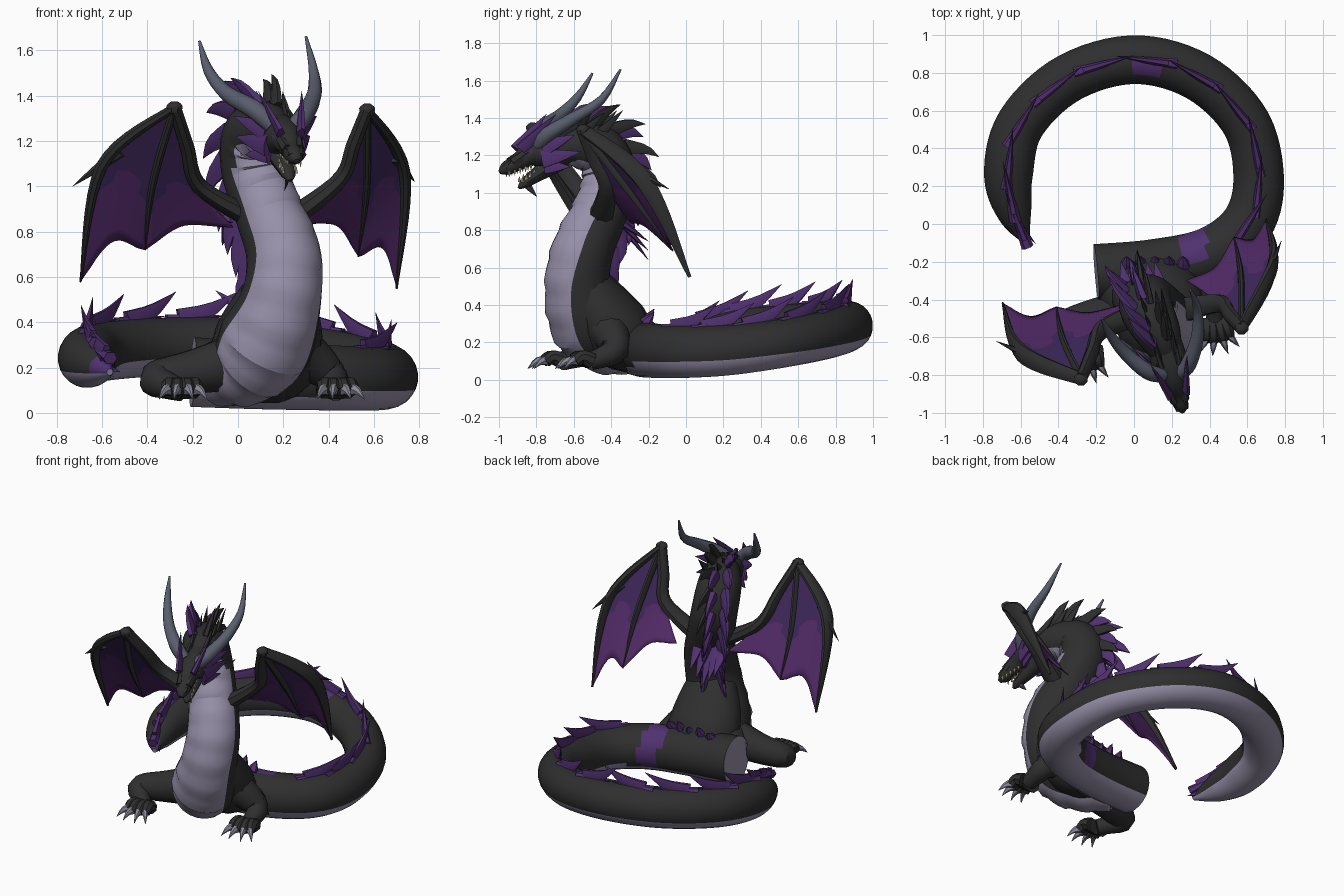
import bpy, bmesh, math
from mathutils import Vector as V

cube = bpy.data.objects.get("Cube")
if cube:
    bpy.data.objects.remove(cube)

# Materials
def material(name, r, g, b):
    m = bpy.data.materials.new(name)
    m.use_nodes = True
    m.diffuse_color = (r, g, b, 1)
    bsdf = m.node_tree.nodes["Principled BSDF"]
    bsdf.inputs["Base Color"].default_value = (r, g, b, 1)
    bsdf.inputs["Roughness"].default_value = 0.8
    return m

DARK = material("charcoal hide", .028, .028, .028)
PALE = material("pale lilac belly", .31, .28, .4)
PURPLE = material("purple spines", .08, .03, .16)
VIOLET = material("dark violet membrane", .045, .02, .1)
PLUM = material("plum membrane", .08, .022, .13)
HORN = material("slate horn", .1, .11, .15)
CLAW = material("grey claw", .26, .26, .33)
TOOTH = material("ivory teeth", .7, .62, .4)

def catmull(ctrl, n):
    """Smooth samples through control rows of any width."""
    out, last = [], len(ctrl) - 1
    for k in range(n + 1):
        s = min(k / n * last, last - 1e-6)
        i, t = int(s), s - int(s)
        rows = [ctrl[max(0, min(last, i + d))] for d in (-1, 0, 1, 2)]
        out.append([.5 * (2*b + (c-a)*t + (2*a-5*b+4*c-d)*t*t + (3*b-a-3*c+d)*t**3)
                    for a, b, c, d in zip(*rows)])
    return out

class Part:
    """Collects lofted pieces into one named object."""
    def __init__(self, name, *mats):
        self.name, self.mats, self.bm = name, mats, bmesh.new()

    def tube(self, ctrl, n=12, sides=10, down=(0, 0, -1), flat=1, rule=None, ridge=0):
        pts = catmull(ctrl, n)
        rings = []
        for i, p in enumerate(pts):
            c, r = V(p[:3]), max(p[3], .001)
            t = (V(pts[min(i+1, n)][:3]) - V(pts[max(i-1, 0)][:3])).normalized()
            b = V(p[4:7]) if len(p) > 4 else V(down)
            b = (b - t * b.dot(t)).normalized()
            s = t.cross(b)
            ring = []
            for k in range(sides):
                a = 2 * math.pi * (k + .5) / sides
                q = r * (1 + (ridge * ((i % 4) / 3 - .5) if math.cos(a) > .4 else 0))
                ring.append(self.bm.verts.new(c + b*q*math.cos(a) + s*q*flat*math.sin(a)))
            rings.append(ring)
        for i in range(n):
            for k in range(sides):
                j = (k + 1) % sides
                f = self.bm.faces.new((rings[i][k], rings[i][j], rings[i+1][j], rings[i+1][k]))
                if rule:
                    f.material_index = rule(math.cos(2*math.pi*(k+1)/sides), f.calc_center_median())
        for end in (rings[0], rings[-1]):
            f = self.bm.faces.new(end)
            f.material_index = 1 if rule else 0
        return pts

    def spike(self, base, tip, width, along, flat=.35, bend=(0, 0, 0)):
        base, tip = V(base), V(tip)
        mid = (base + tip) / 2 + V(bend)
        self.tube([(*base, width), (*mid, width * .62), (*tip, .001)], 5, 6, along, flat)

    def done(self, angle=40, solid=0):
        bmesh.ops.recalc_face_normals(self.bm, faces=self.bm.faces)
        me = bpy.data.meshes.new(self.name)
        self.bm.to_mesh(me)
        self.bm.free()
        ob = bpy.data.objects.new(self.name, me)
        bpy.context.collection.objects.link(ob)
        for m in self.mats:
            me.materials.append(m)
        bpy.ops.object.select_all(action='DESELECT')
        ob.select_set(True)
        bpy.context.view_layer.objects.active = ob
        bpy.ops.object.shade_smooth_by_angle(angle=math.radians(angle))
        if solid:
            mod = ob.modifiers.new("thickness", 'SOLIDIFY')
            mod.thickness, mod.offset = solid, 0

# Torso and neck: position, radius, belly direction
torso = Part("torso_and_neck", DARK, PALE)
neck = torso.tube([
    (.18, -.70, 1.22, .08, .1, -.3, -1), (.13, -.58, 1.25, .12, .15, -.5, -1),
    (.07, -.46, 1.22, .14, .3, -.9, -.5), (.07, -.41, 1.08, .145, .42, -.9, 0),
    (.13, -.46, .9, .15, .42, -.9, .15), (.2, -.55, .7, .165, .38, -.95, .1),
    (.19, -.58, .5, .178, .2, -1, 0), (.12, -.52, .31, .21, 0, -1, -.3),
    (.03, -.43, .21, .18, -.1, -.8, -.8), (-.1, -.31, .17, .14, 0, -.2, -1)],
    60, 24, rule=lambda c, p: int(c > (.68 if p.z > 1.08 else .5)), ridge=.06)
torso.done(25)

# Flank joining the torso to the coil behind it
flank = Part("torso_flank", DARK)
flank.tube([(.18, -.54, .52, .13), (.15, -.46, .38, .175), (.12, -.36, .25, .19),
            (.1, -.25, .17, .15)], 14, 16, (0, -1, 0), 1.3)
flank.done()

# Coiled tail body with purple patches and tip
def coil_rule(c, p):
    if c > (.52 if p.x < .45 and p.y < .05 and p.x > -.3 else .4):
        return 1
    patch = (.25 < p.x < .38 and -.22 < p.y < 0) or (0 < p.x < .16 and .78 < p.y < .87 and c < -.6)
    return 2 if patch or (p.x < -.5 and p.y < -.05) else 0

tail = Part("coiled_tail", DARK, PALE, PURPLE)
coil = tail.tube([
    (-.2, -.26, .18, .155), (.1, -.23, .165, .15), (.4, -.16, .155, .145), (.6, 0, .15, .14),
    (.66, .24, .16, .135), (.59, .54, .2, .13), (.34, .78, .25, .13), (0, .87, .29, .13),
    (-.35, .77, .29, .13), (-.6, .53, .27, .13), (-.665, .26, .24, .13),
    (-.63, .05, .21, .09), (-.565, -.1, .18, .015)], 80, 24, rule=coil_rule)
tail.done()

# Blades along the tail, leaning away from the back of the coil
blades = Part("tail_blades", PURPLE)
for i in range(20, 78, 5):
    p, t = V(coil[i][:3]), (V(coil[i+1][:3]) - V(coil[i-1][:3])).normalized()
    lean = t if i < 46 else -t
    base = p + V((0, 0, coil[i][3] * .88))
    blades.spike(base - lean * .08, base + lean * .19 + V((0, 0, .125)), .06, lean, .4, (0, 0, -.02))
    blades.spike(base - lean * .14, base + lean * .13 + V((0, 0, .02)), .03, (0, 0, 1), 1.1)
p = V(coil[-1][:3])
blades.spike(p + V((-.1, .16, .05)), p + V((.045, -.005, 0)), .04, (0, 0, 1), .6)
blades.done()

# Neck crest: a purple row and a dark row
rows = {-1: Part("purple_neck_spines", PURPLE), 1: Part("dark_neck_spines", DARK)}
for side, part in rows.items():
    for i in range(7, 36 if side < 0 else 22, 3):
        p, t = V(neck[i][:3]), (V(neck[i+1][:3]) - V(neck[i-1][:3])).normalized()
        back = -V(neck[i][4:7])
        back = (back - t * back.dot(t)).normalized()
        across = t.cross(back)
        across *= side if across.x > 0 else -side
        out = (back + across * (.6 if side < 0 else .2)).normalized()
        base = p + out * neck[i][3] * .85
        part.spike(base - t * .03, base + out * .15 + t * (.14 if side < 0 else .1),
                   .06 if side < 0 else .045, t, .5, out * .025)
        if side < 0 and i > 12:
            base = p + back * neck[i][3] * .88
            part.spike(base, base + back * .09 + t * .15, .055, t, .6, back * .02)
for k in range(5):
    x, drop = -.03 + .045 * k, .05 * abs(k - 2)
    rows[-1].spike((x, -.37, .86), (x - .04, -.2, .64 + drop), .045, (1, 0, 0), .5)
for k in range(5):
    x = -.04 + .075 * k
    rows[-1].spike((x, -.22, .3), (x, -.17, .36 + .02 * (k % 2)), .04, (1, 0, 0), .9)
for part in rows.values():
    part.done()

# Head, built in a turned local frame: side, forward, up
centre, fwd, right = V((.19, -.74, 1.22)), V((.26, -.965, 0)), V((.965, .26, 0))
def H(s, f, u):
    return centre + right * s + fwd * f + V((0, 0, u))

head = Part("head", DARK)
head.tube([(*H(0, -.14, .02), .09), (*H(0, 0, 0), .095), (*H(0, .09, -.01), .07),
           (*H(0, .17, -.06), .044), (*H(0, .23, -.09), .038), (*H(0, .265, -.11), .012)], 14, 12, flat=1.05)
head.tube([(*H(0, -.05, -.05), .06), (*H(0, .07, -.13), .038), (*H(0, .13, -.17), .026),
           (*H(0, .16, -.195), .008)], 10, 10, flat=1.2)
head.spike(H(0, .12, -.17), H(0, .06, -.24), .025, fwd)
fins = Part("head_fins", PURPLE)
eyes = Part("eyes", PLUM)
teeth = Part("teeth", TOOTH)
for s in (-1, 1):
    head.spike(H(s*.03, .2, -.06), H(s*.07, -.02, .1), .032, (0, 0, 1), .7)
    head.spike(H(s*.02, .24, -.085), H(s*.035, .21, -.04), .022, fwd, .8)
    for f, u in ((-.06, .14), (-.1, .2), (-.2, .21), (-.3, .22)):
        head.spike(H(s*.04, f + .06, .06), H(s*.06, f - .1, u), .04, fwd, .5)
    fins.spike(H(s*.075, .04, .02), H(s*.19, -.1, .09), .05, (0, 0, 1), .4)
    fins.spike(H(s*.075, .05, -.04), H(s*.17, -.14, .0), .055, (0, 0, 1), .4)
    fins.spike(H(s*.065, .03, -.08), H(s*.14, -.09, -.08), .045, (0, 0, 1), .4)
    fins.spike(H(s*.045, .16, .01), H(s*.1, -.02, .2), .042, fwd, .45)
    eyes.spike(H(s*.066, .1, 0), H(s*.05, .14, -.02), .012, (0, 0, 1), .6)
    for k in range(5):
        f = .1 + .03 * k
        teeth.spike(H(s*.03, f, -.07 - .3*(f-.1)), H(s*.03, f, -.1 - .3*(f-.1)), .008, fwd, .7)
        f = .06 + .022 * k
        teeth.spike(H(s*.03, f, -.11 - .6*(f-.06)), H(s*.03, f, -.08 - .6*(f-.06)), .01, fwd, .7)
for part in (head, fins, eyes, teeth):
    part.done()

# Horns
horns = Part("horns", HORN)
horns.tube([(.15, -.8, 1.27, .04), (.07, -.78, 1.34, .042), (-.05, -.68, 1.41, .034),
            (-.13, -.58, 1.51, .023), (-.17, -.5, 1.64, .006)], 16, 10)
horns.tube([(.24, -.79, 1.25, .04), (.29, -.74, 1.31, .042), (.335, -.6, 1.4, .034),
            (.335, -.45, 1.5, .023), (.3, -.35, 1.66, .006)], 16, 10)
horns.done()

# Wings: arm and finger bones, with scalloped membranes between
def wing(name, shoulder, elbow, wrist, knuckle, spur, tip, mid, root):
    bones = Part(name + "_bones", DARK)
    def row(p, r):
        return (*p, r)
    bones.tube([row(shoulder, .07), row(elbow, .05), row(V(elbow).lerp(V(wrist), .5), .045),
                row(wrist, .04)], 14, 8, (0, 1, 0), .75)
    top = V(wrist)
    bones.tube([row(top - V((0, 0, .03)), .03), row(top + V((0, 0, .005)), .038),
                row(top + V((0, 0, .025)), .014)], 6, 8, (1, 0, 0))
    bones.tube([row(wrist, .035), row(knuckle, .05), row(tip, .01)], 16, 8, (0, 1, 0), .55)
    bones.spike(V(knuckle).lerp(top, .25), spur, .03, (0, 0, 1), .8)
    bow = top.lerp(V(mid), .5) + (V(knuckle) - top) * .1
    bones.tube([row(wrist, .03), row(bow, .028), row(mid, .005)], 12, 8, (0, 1, 0), .6)
    bones.done()
    skin = Part(name + "_membrane", VIOLET, PLUM)
    n = 14
    outer = catmull([wrist, knuckle, tip], n)
    middle = catmull([wrist, tuple(bow), mid], n)
    inner = catmull([wrist, elbow, root], n)
    for a, b in ((outer, middle), (middle, inner)):
        ca, cb = [[V(p) for p in c] for c in (a, b)]
        grid = []
        for u in range(n + 1):
            w, scale = u / n, 1 - .17 * math.sin(math.pi * u / n)
            line = []
            for v in range(n + 1):
                s = v * scale
                i = min(int(s), n - 1)
                pa, pb = (c[i].lerp(c[i+1], s - i) for c in (ca, cb))
                line.append(skin.bm.verts.new(pa.lerp(pb, w)))
            grid.append(line)
        for u in range(n):
            for v in range(n):
                f = skin.bm.faces.new((grid[u][v], grid[u+1][v], grid[u+1][v+1], grid[u][v+1]))
                f.material_index = int(v > 7 + abs(u - n / 2) * .3)
    skin.done(solid=.008)

wing("right_wing", (.06, -.47, .86), (-.17, -.56, 1.0), (-.28, -.82, 1.35), (-.6, -.68, 1.09),
     (-.73, -.62, 1.0), (-.695, -.42, .58), (-.41, -.44, .72), (-.02, -.42, .82))
wing("left_wing", (.24, -.46, .86), (.45, -.42, 1.03), (.57, -.55, 1.34), (.735, -.22, 1.06),
     (.78, -.09, 1.02), (.7, .02, .55), (.53, -.07, .69), (.28, -.3, .84))

# Legs, feet and claws
def leg(name, path, heading):
    limb, claws = Part(name, DARK), Part(name + "_claws", CLAW)
    limb.tube(path, 16, 12)
    foot, d = V(path[-1][:3]), V(heading).normalized()
    s = V((-d.y, d.x, 0))
    for k in (-1.5, -.5, .5, 1.5):
        e = (d + s * k * .45).normalized()
        a, b = foot + s * k * .03, foot + e * .11 + V((0, 0, -.005))
        limb.tube([(*a, .045), (*(a.lerp(b, .6) + V((0, 0, .025))), .038), (*b, .03)], 7, 8)
        claws.spike(b - e * .01 + V((0, 0, .01)), b + e * .08 + V((0, 0, -.035)), .03,
                    (0, 0, 1), .8, (0, 0, .015))
    limb.done()
    claws.done()

leg("right_foreleg", [(.02, -.46, .23, .13), (-.2, -.49, .18, .1), (-.36, -.54, .15, .08),
                      (-.31, -.61, .12, .06), (-.25, -.66, .1, .05)], (.05, -1, 0))
leg("left_foreleg", [(.2, -.47, .32, .12), (.32, -.4, .24, .1), (.41, -.38, .16, .075),
                     (.43, -.45, .12, .058), (.43, -.51, .1, .05)], (.15, -1, 0))
